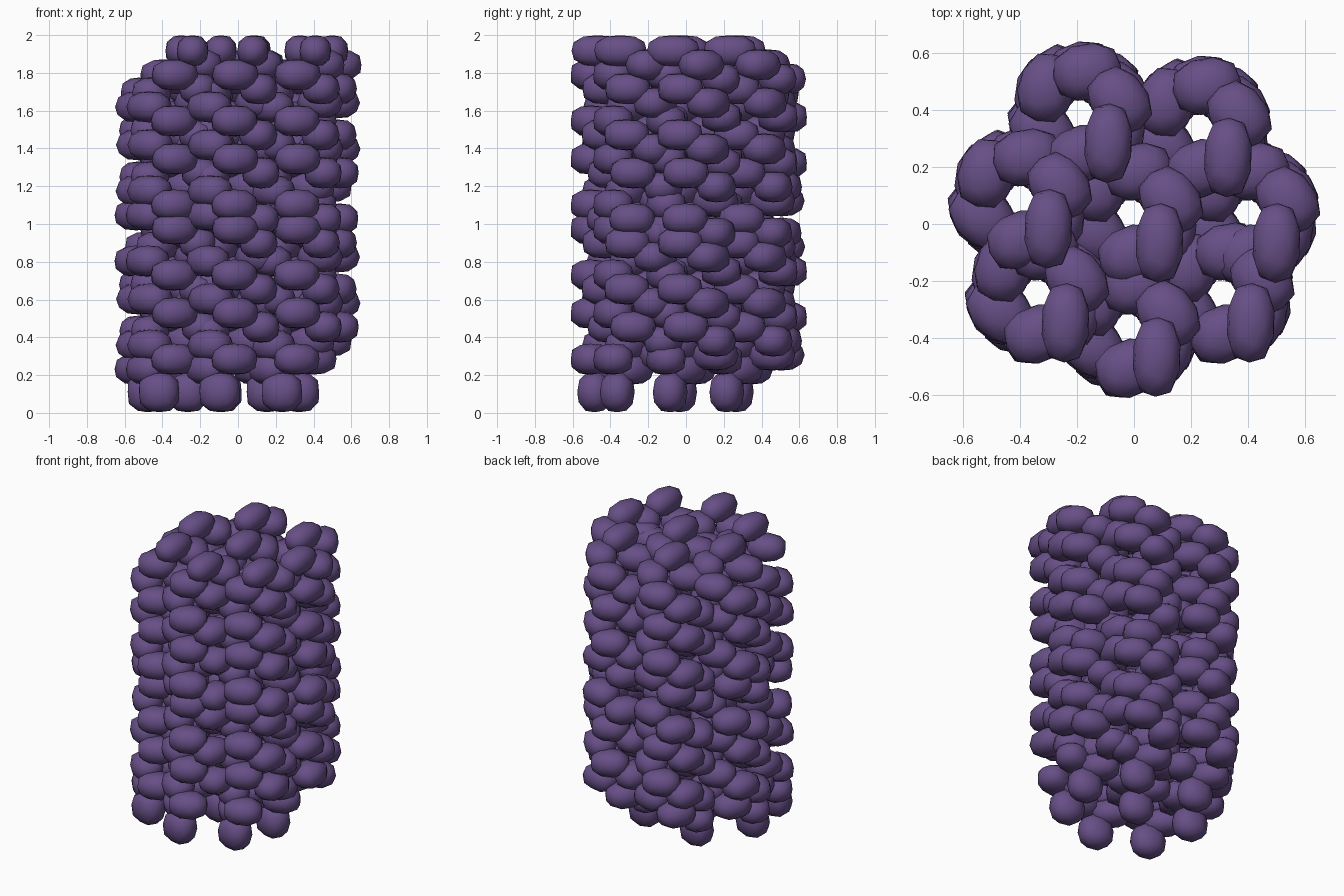
import bpy, bmesh
from math import radians, cos, sin
from mathutils import Matrix, Vector

if "Cube" in bpy.data.objects:
    bpy.data.objects.remove(bpy.data.objects["Cube"])

mat = bpy.data.materials.new("purple")
mat.diffuse_color = (0.135, 0.078, 0.24, 1)
mat.use_nodes = True
mat.node_tree.nodes["Principled BSDF"].inputs["Base Color"].default_value = mat.diffuse_color

# axes of the eight parallel fibres
AXES = [(-0.01, 0.04), (0.40, 0.04), (0.23, 0.34), (-0.19, 0.39),
        (-0.40, 0.09), (-0.34, -0.24), (-0.02, -0.36), (0.31, -0.24)]
RISE, RADIUS = 0.0742, 0.146
HALF = Vector((0.098, 0.121, 0.082))   # radial, tangential, vertical
# two strands per fibre: start angle, start height, bead count,
# and the turns as (beads, step angle): tight and loose turns alternate
STRANDS = [(-47, 1.917, 23, [(5, 63.4), (6, 60), (5, 72), (6, 60), (5, 72)]),
           (-88, 1.79, 22, [(6, 60), (5, 72), (6, 60), (5, 72)])]


def add_bead(bm, angle, z, skew=20, size=(1, 1, 1)):
    """One boxy rounded bead, turned slightly past the radial direction."""
    a = radians(angle)
    place = (Matrix.Translation((RADIUS * cos(a), RADIUS * sin(a), z))
             @ Matrix.Rotation(a + radians(skew), 4, 'Z'))
    verts = bmesh.ops.create_icosphere(bm, subdivisions=2, radius=1)["verts"]
    p = 2.7
    for v in verts:
        c = v.co / sum(abs(t) ** p for t in v.co) ** (1 / p)
        v.co = place @ Vector([c[i] * HALF[i] * size[i] for i in range(3)])


# one fibre mesh, shared by all eight objects
bm = bmesh.new()
for angle, top, count, turns in STRANDS:
    steps = [s for n, s in turns for _ in range(n)]
    for k in range(count):
        # the topmost bead is narrow and turned to face +x
        if k == 0 and top > 1.9:
            add_bead(bm, angle, top, 45, (0.85, 1.15, 1))
        else:
            add_bead(bm, angle, top - RISE * k)
        angle += steps[k]
# bead hanging at the foot of the second strand
add_bead(bm, -122, 0.11, 20, (0.9, 0.9, 1.3))
for f in bm.faces:
    f.smooth = True
mesh = bpy.data.meshes.new("fibre")
bm.to_mesh(mesh)
bm.free()
mesh.materials.append(mat)

for i, (x, y) in enumerate(AXES):
    ob = bpy.data.objects.new(f"fibre_{i + 1}", mesh)
    ob.location = (x, y, 0)
    bpy.context.collection.objects.link(ob)
